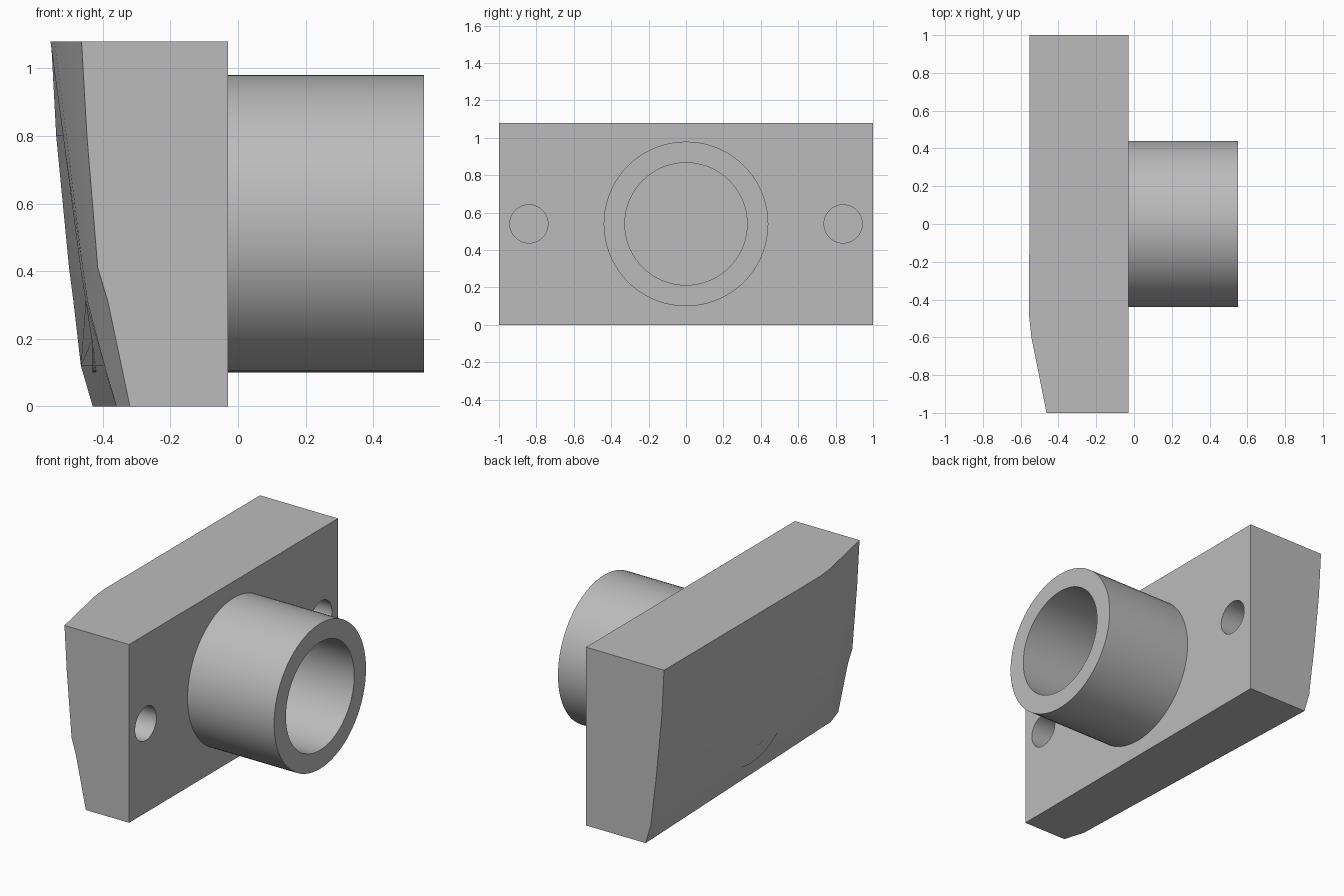
import bpy, bmesh, math

cube = bpy.data.objects.get("Cube")
if cube:
    bpy.data.objects.remove(cube, do_unlink=True)

grey = bpy.data.materials.new("plain grey")
grey.use_nodes = True
grey.diffuse_color = (0.5, 0.5, 0.5, 1)
grey.node_tree.nodes["Principled BSDF"].inputs["Base Color"].default_value = (0.5, 0.5, 0.5, 1)

HEIGHT, FACE, MID = 1.08, -0.03, 0.54


def cylinder(name, radius, x0, x1, y=0.0):
    """Cylinder lying along x from x0 to x1."""
    bpy.ops.mesh.primitive_cylinder_add(
        vertices=72, radius=radius, depth=x1 - x0,
        location=((x0 + x1) / 2, y, MID), rotation=(0, math.pi / 2, 0))
    ob = bpy.context.object
    ob.name = name
    ob.data.materials.append(grey)
    return ob


def apply_boolean(target, other, operation):
    mod = target.modifiers.new(operation.lower(), "BOOLEAN")
    mod.operation, mod.solver, mod.object = operation, "EXACT", other
    bpy.context.view_layer.objects.active = target
    bpy.ops.object.modifier_apply(modifier=mod.name)
    bpy.data.objects.remove(other, do_unlink=True)


# Rear contour: height, x at the near end, x at the crease, x at the far end
rows = [(0, -0.32, -0.36, -0.43), (0.12, -0.345, -0.395, -0.465),
        (0.31, -0.385, -0.445, -0.487), (0.41, -0.415, -0.46, -0.50),
        (0.8, -0.447, -0.508, -0.538), (HEIGHT, -0.463, -0.543, -0.553)]

# Flange block lofted through four sections along y
bm = bmesh.new()
sections = [[] for _ in range(4)]
for z, near, crease, far in rows:
    t = z / HEIGHT
    y = -0.87 + 0.27 * t
    points = [(near, -1), (crease, y), (crease - 0.003 - 0.009 * t, y + 0.11), (far, 1)]
    for section, (px, py) in zip(sections, points):
        section.append(bm.verts.new((px, py, z)))
for section in sections:
    top_y, low_y = section[-1].co.y, section[0].co.y
    section.append(bm.verts.new((FACE, top_y, HEIGHT)))
    section.append(bm.verts.new((FACE, low_y, 0)))
for a, b in zip(sections, sections[1:]):
    for i in range(len(a)):
        j = (i + 1) % len(a)
        bm.faces.new((a[i], a[j], b[j], b[i]))
bm.faces.new(sections[0])
bm.faces.new(sections[-1])
bmesh.ops.recalc_face_normals(bm, faces=bm.faces)
mesh = bpy.data.meshes.new("flange_with_tube")
bm.to_mesh(mesh)
bm.free()
body = bpy.data.objects.new("flange_with_tube", mesh)
bpy.context.collection.objects.link(body)
mesh.materials.append(grey)

# Tube running into the block, then its bore and the two blind bolt holes
apply_boolean(body, cylinder("tube", 0.44, -0.43, 0.55), "UNION")
apply_boolean(body, cylinder("bore_cutter", 0.327, -0.33, 0.7), "DIFFERENCE")
for side in (-1, 1):
    apply_boolean(body, cylinder("hole_cutter", 0.102, -0.4, 0.2, side * 0.84), "DIFFERENCE")

bpy.ops.object.select_all(action="DESELECT")
body.select_set(True)
bpy.context.view_layer.objects.active = body
bpy.ops.object.shade_smooth_by_angle(angle=math.radians(8))
